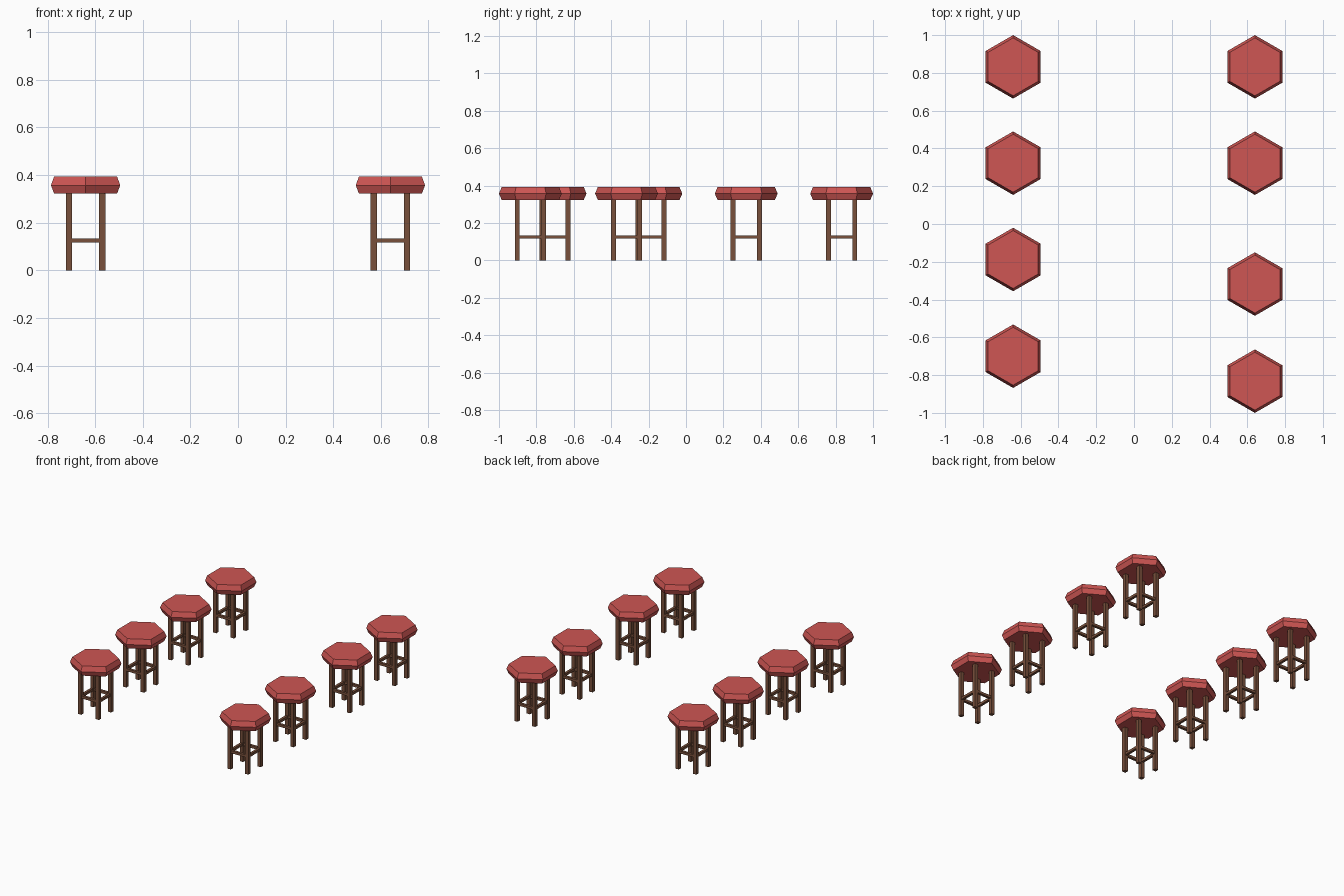
import bpy, bmesh, math
from mathutils import Matrix, Vector

if "Cube" in bpy.data.objects:
    bpy.data.objects.remove(bpy.data.objects["Cube"])


def material(name, rgb):
    m = bpy.data.materials.new(name)
    m.diffuse_color = (*rgb, 1)
    m.use_nodes = True
    m.node_tree.nodes["Principled BSDF"].inputs["Base Color"].default_value = m.diffuse_color
    return m


RED = material("red cushion", (0.62, 0.093, 0.087))
WOOD = material("brown wood", (0.19, 0.08, 0.044))


def finish(bm, name, mat, loc):
    bmesh.ops.recalc_face_normals(bm, faces=bm.faces)
    me = bpy.data.meshes.new(name)
    bm.to_mesh(me)
    bm.free()
    me.materials.append(mat)
    ob = bpy.data.objects.new(name, me)
    ob.location = loc
    bpy.context.collection.objects.link(ob)


def add_box(bm, centre, size):
    mat = Matrix.Translation(centre) @ Matrix.Diagonal((*size, 1))
    bmesh.ops.create_cube(bm, size=1, matrix=mat)


# hexagonal seat: three rings, widest in the middle
def seat(loc):
    bm = bmesh.new()
    rings = []
    for r, z in ((0.153, 0.323), (0.168, 0.357), (0.153, 0.393)):
        rings.append([bm.verts.new((r * math.sin(i * math.pi / 3),
                                    r * math.cos(i * math.pi / 3), z)) for i in range(6)])
    for a, b in zip(rings, rings[1:]):
        for i in range(6):
            j = (i + 1) % 6
            bm.faces.new((a[i], a[j], b[j], b[i]))
    bm.faces.new(rings[0])
    bm.faces.new(rings[-1])
    finish(bm, "seat", RED, loc)


LEG, LEG_W = 0.07, 0.026    # leg offset from centre, leg width
RAIL_Z, RAIL_W = 0.125, 0.018


# four square legs
def legs(loc):
    bm = bmesh.new()
    for sx in (-1, 1):
        for sy in (-1, 1):
            add_box(bm, (sx * LEG, sy * LEG, 0.1625), (LEG_W, LEG_W, 0.325))
    finish(bm, "legs", WOOD, loc)


# ring of four foot rails between the legs
def foot_rails(loc):
    bm = bmesh.new()
    span = 2 * LEG - LEG_W
    for s in (-1, 1):
        add_box(bm, (0, s * LEG, RAIL_Z), (span, RAIL_W, RAIL_W))
        add_box(bm, (s * LEG, 0, RAIL_Z), (RAIL_W, span, RAIL_W))
    finish(bm, "foot_rails", WOOD, loc)


# two rows of stools
for x, ys in ((-0.64, (0.832, 0.322, -0.188, -0.70)),
              (0.64, (0.832, 0.322, -0.318, -0.832))):
    for y in ys:
        loc = Vector((x, y, 0))
        seat(loc)
        legs(loc)
        foot_rails(loc)
